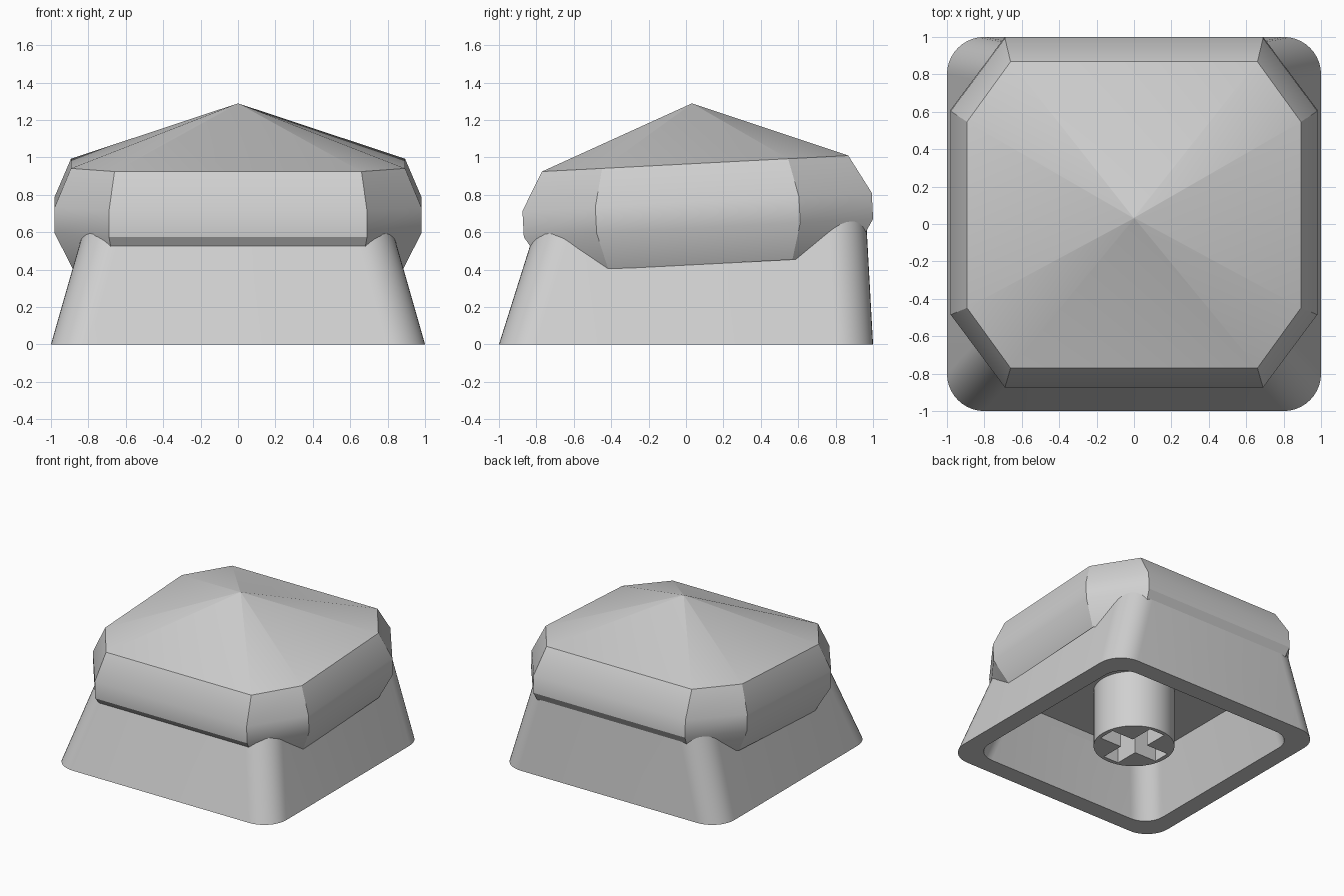
import bpy
import bmesh
import math
from mathutils import Matrix

default = bpy.data.objects.get("Cube")
if default:
    bpy.data.objects.remove(default, do_unlink=True)

SHADE = (0.63, 0.63, 0.63, 1)
grey = bpy.data.materials.new("light_grey")
grey.use_nodes = True
grey.diffuse_color = SHADE
grey.node_tree.nodes["Principled BSDF"].inputs["Base Color"].default_value = SHADE


def loft(name, loops, matrix=Matrix.Identity(4)):
    """Skin equal-length loops of points and cap both ends."""
    bm = bmesh.new()
    rings = [[bm.verts.new(p) for p in loop] for loop in loops]
    for a, b in zip(rings, rings[1:]):
        for i in range(len(a)):
            j = (i + 1) % len(a)
            bm.faces.new((a[i], a[j], b[j], b[i]))
    bm.faces.new(rings[0])
    bm.faces.new(rings[-1])
    bmesh.ops.recalc_face_normals(bm, faces=bm.faces)
    bm.transform(matrix)
    mesh = bpy.data.meshes.new(name)
    bm.to_mesh(mesh)
    bm.free()
    mesh.materials.append(grey)
    obj = bpy.data.objects.new(name, mesh)
    bpy.context.collection.objects.link(obj)
    return obj


def activate(obj):
    bpy.ops.object.select_all(action='DESELECT')
    obj.select_set(True)
    bpy.context.view_layer.objects.active = obj


def smooth(obj):
    activate(obj)
    bpy.ops.object.shade_smooth_by_angle(angle=math.radians(30))


def wall_loop(z, inset, radius, segments=10):
    """Rounded rectangle that tapers with height, steeper at the front."""
    x = 1 - inset - 0.286 * z
    front = -1 + inset + 0.315 * z
    back = 1 - inset - 0.055 * z
    corners = [(x, back), (-x, back), (-x, front), (x, front)]
    points = []
    for k, (cx, cy) in enumerate(corners):
        cx -= math.copysign(radius, cx)
        cy -= math.copysign(radius, cy)
        for s in range(segments + 1):
            a = math.pi / 2 * (k + s / segments)
            points.append((cx + radius * math.cos(a), cy + radius * math.sin(a), z))
    return points


def octagon(z, x, y, cut_x, cut_y, scale=1):
    quarter = [(x, cut_y), (cut_x, y)]
    half = quarter + [(-px, py) for px, py in reversed(quarter)]
    return [(px * scale, py * scale, z)
            for px, py in half + [(-px, -py) for px, py in half]]


# Hollow tapered shell: outer wall, bottom rim, inner wall, ceiling
shell = loft("cap_shell", [
    wall_loop(0.7, 0, 0.2),
    wall_loop(0, 0, 0.2),
    wall_loop(0, 0.147, 0.17),
    wall_loop(0.475, 0.147, 0.17),
])
smooth(shell)

# Tilted faceted stone: hidden underside, skirt, girdle, table edge, pointed crown
table = (0.893, 0.82, 0.66, 0.498)
girdle = (0.98, 0.935, 0.69, 0.545)
skirt = (0.883, 0.812, 0.655, 0.493)
tilt = Matrix.Translation((0, 0.063, 0.692)) @ Matrix.Rotation(0.052, 4, 'X')
stone = loft("faceted_top", [
    octagon(-0.08, *skirt, scale=0.9),
    octagon(-0.265, *skirt),
    octagon(-0.07, *girdle),
    octagon(0.07, *girdle),
    octagon(0.275, *table),
    octagon(0.596, *table, scale=0.004),
], tilt)
# Keep the tiny tip from softening the crown facets
for edge in stone.data.edges:
    if all(stone.data.vertices[v].co.z > 1.2 for v in edge.vertices):
        edge.use_edge_sharp = True
smooth(stone)

# Mounting stem with a cross-shaped socket
circle = [(0.305 * math.cos(a), 0.305 * math.sin(a))
          for a in (math.tau * i / 48 for i in range(48))]
stem = loft("mounting_stem", [[(x, y, z) for x, y in circle] for z in (0, 0.5)])

arm, w = 0.27, 0.07
cross = []
for k in range(4):
    c, s = round(math.cos(k * math.pi / 2)), round(math.sin(k * math.pi / 2))
    cross += [(x * c - y * s, x * s + y * c) for x, y in ((arm, -w), (arm, w), (w, w))]
cutter = loft("socket_cutter", [[(x, y, z) for x, y in cross] for z in (-0.1, 0.44)])
cutter.hide_render = True
socket = stem.modifiers.new("socket", 'BOOLEAN')
socket.operation = 'DIFFERENCE'
socket.solver = 'EXACT'
socket.object = cutter
activate(stem)
bpy.ops.object.modifier_apply(modifier=socket.name)
bpy.data.objects.remove(cutter, do_unlink=True)
smooth(stem)
